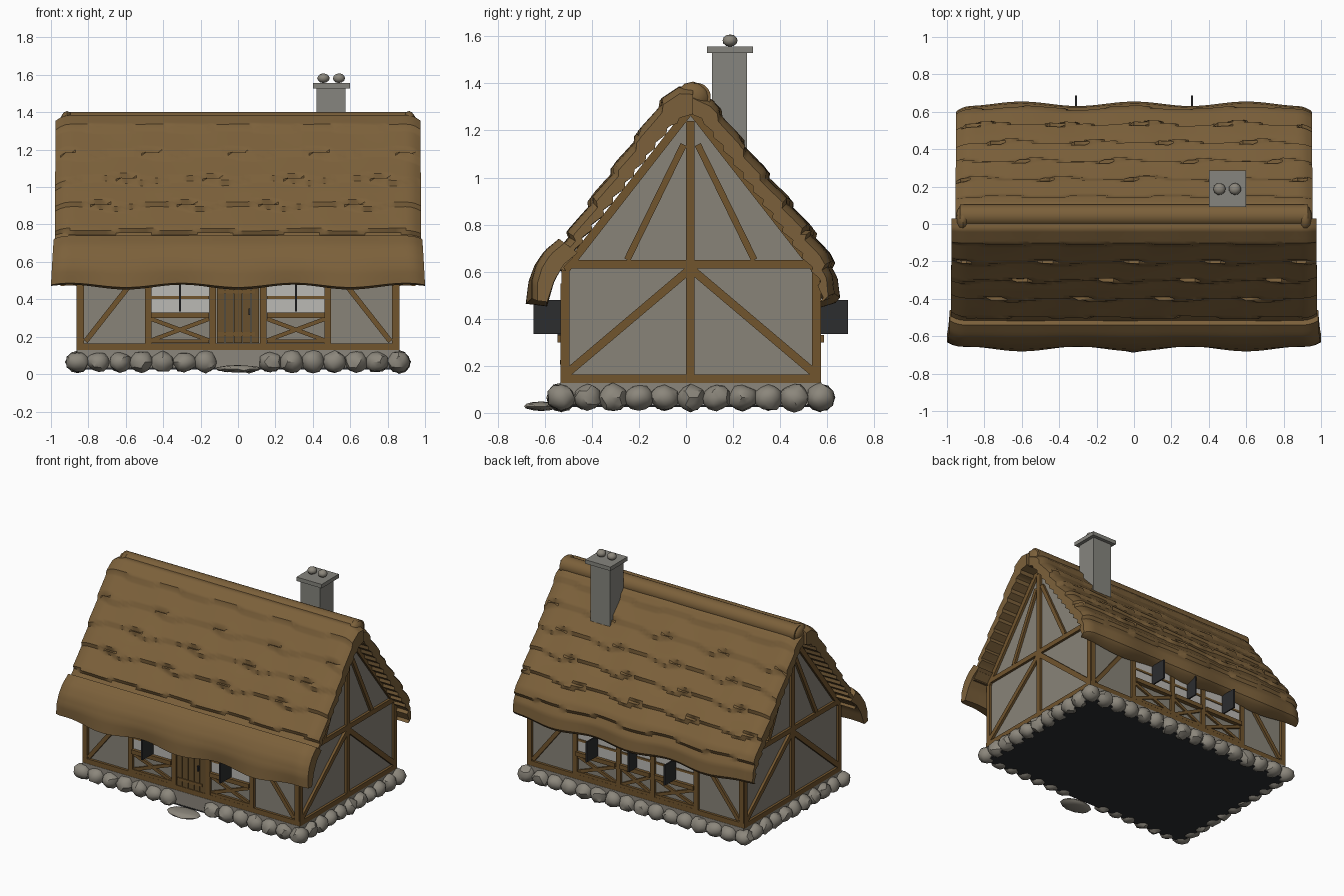
import bpy, bmesh, math, random
from mathutils import Vector, Matrix

random.seed(4)
if "Cube" in bpy.data.objects:
    bpy.data.objects.remove(bpy.data.objects["Cube"])


def material(name, r, g, b):
    m = bpy.data.materials.new(name)
    m.use_nodes = True
    m.diffuse_color = (r, g, b, 1)
    m.node_tree.nodes["Principled BSDF"].inputs["Base Color"].default_value = (r, g, b, 1)
    return m


THATCH = material("thatch brown", 0.2, 0.118, 0.043)
TIMBER = material("timber brown", 0.165, 0.09, 0.027)
DOOR = material("door brown", 0.14, 0.08, 0.027)
PLASTER = material("plaster grey", 0.25, 0.23, 0.19)
STONE = material("stone grey", 0.26, 0.24, 0.2)
CHIMNEY = material("chimney grey", 0.24, 0.235, 0.21)
DARK = material("dark iron", 0.025, 0.026, 0.028)
PANE = material("pale pane", 0.5, 0.49, 0.46)


def finish(name, bm, mat, angle=None):
    bmesh.ops.recalc_face_normals(bm, faces=bm.faces)
    mesh = bpy.data.meshes.new(name)
    bm.to_mesh(mesh)
    bm.free()
    mesh.materials.append(mat)
    ob = bpy.data.objects.new(name, mesh)
    bpy.context.collection.objects.link(ob)
    if angle:
        bpy.ops.object.select_all(action='DESELECT')
        ob.select_set(True)
        bpy.context.view_layer.objects.active = ob
        bpy.ops.object.shade_smooth_by_angle(angle=math.radians(angle))
    return ob


def box(name, lo, hi, mat):
    lo, hi = Vector(lo), Vector(hi)
    bm = bmesh.new()
    m = Matrix.Translation((lo + hi) / 2) @ Matrix.Diagonal((hi - lo).to_4d())
    bmesh.ops.create_cube(bm, size=1, matrix=m)
    return finish(name, bm, mat)


def beam(name, a, b, width=0.035, depth=0.03, axis='Y', mat=TIMBER):
    """Square timber from a to b, lying flat in a wall facing the axis."""
    a, b = Vector(a), Vector(b)
    n = Vector((1, 0, 0)) if axis == 'X' else Vector((0, 1, 0))
    d = (b - a).normalized()
    rot = Matrix((d, n.cross(d), n)).transposed().to_4x4()
    size = Matrix.Diagonal(((b - a).length, width, depth, 1))
    bm = bmesh.new()
    bmesh.ops.create_cube(bm, size=1, matrix=Matrix.Translation((a + b) / 2) @ rot @ size)
    return finish(name, bm, mat)


def stone(name, at, size, rough=0.1, mat=STONE):
    bm = bmesh.new()
    bmesh.ops.create_icosphere(bm, subdivisions=2, radius=1)
    spin = Matrix.Rotation(random.uniform(0, 6), 3, 'Z')
    for v in bm.verts:
        p = spin @ v.co * (1 + random.uniform(-rough, rough))
        v.co = Vector(at) + Vector([p[i] * size[i] for i in range(3)])
    return finish(name, bm, mat, 35)


def along(path, t):
    """Point at fraction t of a polyline of (y, z) points."""
    pts = [Vector(p) for p in path]
    lens = [(q - p).length for p, q in zip(pts, pts[1:])]
    s = t * sum(lens)
    for p, q, l in zip(pts, pts[1:], lens):
        if s <= l + 1e-6:
            return p.lerp(q, s / l)
        s -= l
    return pts[-1]


def thatch(name, outer, inner, half_top, half_low, courses, rows, wave):
    """Thick wavy sheet with overlapping courses, swept along x."""
    cols = 72
    bm = bmesh.new()
    tops, lows = [], []
    for j in range(cols + 1):
        u = 2 * j / cols - 1
        top, low = [], []
        for i in range(rows + 1):
            t = i / rows
            x = u * (half_top + (half_low - half_top) * t)
            o, n = along(outer, t), along(inner, t)
            out = (o - n).normalized()
            swell = math.cos(x * math.tau / 0.6)
            end = max(0, (abs(u) - 0.92) / 0.08) ** 2
            if courses:
                ripple = 0.12 * math.sin(x * 14 + int(t * courses) * 1.9) * min(1, t * 4, (1 - t) * 4)
                o = o + out * (((t * courses + ripple) % 1) * 0.022 - 0.012)
                n = n + out * (((t * courses * 2) % 1) * 0.02)
            o = o + out * (wave * swell * t * t - 0.03 * end)
            drop = Vector((0, -wave * swell * t ** 3))
            o, n = o + drop, n + drop
            top.append(bm.verts.new((x, o.x, o.y)))
            low.append(bm.verts.new((x, n.x, n.y)))
        tops.append(top)
        lows.append(low)
    for j in range(cols):
        for i in range(rows):
            for g in (tops, lows):
                bm.faces.new((g[j][i], g[j][i + 1], g[j + 1][i + 1], g[j + 1][i]))
        for i in (0, rows):
            bm.faces.new((tops[j][i], tops[j + 1][i], lows[j + 1][i], lows[j][i]))
    for j in (0, cols):
        for i in range(rows):
            bm.faces.new((tops[j][i], tops[j][i + 1], lows[j][i + 1], lows[j][i]))
    return finish(name, bm, THATCH, 40)


# Walls: gabled prism on a foundation block
bm = bmesh.new()
gable = [(-0.515, 0.12), (0.555, 0.12), (0.555, 0.6), (0.02, 1.29), (-0.515, 0.6)]
face = bm.faces.new([bm.verts.new((-0.845, y, z)) for y, z in gable])
ext = bmesh.ops.extrude_face_region(bm, geom=[face])
bmesh.ops.translate(bm, vec=(1.69, 0, 0), verts=[v for v in ext["geom"] if isinstance(v, bmesh.types.BMVert)])
finish("plaster_walls", bm, PLASTER)
box("foundation", (-0.86, -0.535, 0.035), (0.86, 0.575, 0.13), STONE)
box("foundation_underside", (-0.86, -0.535, 0.025), (0.86, 0.575, 0.034), DARK)

# Stone footing ring, with a gap at the door
for k in range(16):
    x = -0.86 + k * 1.72 / 15
    for y in (-0.53, 0.57):
        if y > 0 or abs(x) > 0.12:
            stone("footing_stone", (x, y, 0.065), (0.063, 0.06, random.uniform(0.052, 0.06)))
for k in range(1, 10):
    for x in (-0.86, 0.86):
        stone("footing_stone", (x, -0.53 + k * 0.11, 0.065), (0.06, 0.061, random.uniform(0.052, 0.06)))
stone("door_step", (0, -0.615, 0.028), (0.125, 0.075, 0.02), 0.03)

# Gable timbers
for x in (-0.848, 0.848):
    gb = lambda name, a, b, w=0.035: beam(name, (x, *a), (x, *b), w, 0.03, 'X')
    gb("gable_sill", (-0.53, 0.145), (0.57, 0.145))
    gb("gable_tie_beam", (-0.51, 0.632), (0.55, 0.632))
    gb("gable_king_post", (0.018, 0.145), (0.018, 1.24))
    for s in (-1, 1):
        m = lambda d, z: (0.02 + s * d, z)
        gb("gable_corner_post", m(0.532, 0.13), m(0.532, 0.62))
        gb("gable_lower_brace", m(0.53, 0.165), m(0.01, 0.605))
        gb("gable_upper_brace", m(0.03, 1.14), m(0.27, 0.65), 0.028)
        gb("gable_rafter", m(0.0, 1.29), m(0.53, 0.61))

# Long wall timbers, windows and shutters, front and back
for side, y, out in (("front", -0.518, -1), ("back", 0.558, 1)):
    wb = lambda name, a, b, w=0.035, d=0.03: beam(side + name, (a[0], y, a[1]), (b[0], y, b[1]), w, d)
    wb("_sill", (-0.86, 0.147), (0.86, 0.147))
    wb("_top_plate", (-0.85, 0.52), (0.85, 0.52))
    for s in (-1, 1):
        for px in (0.84, 0.48, 0.135):
            wb("_post", (s * px, 0.13), (s * px, 0.55))
        wb("_corner_brace", (s * 0.815, 0.175), (s * 0.56, 0.5), 0.028)
    bays = [(-0.31, 0.155, 0.115), (0.31, 0.155, 0.115)]
    if out > 0:
        bays.append((0, 0.118, 0.08))
    for cx, hw, leaf in bays:
        box(side + "_window_pane", (cx - hw, y - 0.005, 0.33), (cx + hw, y + 0.005, 0.51), PANE)
        wb("_window_rail", (cx - hw, 0.315), (cx + hw, 0.315), 0.03, 0.055)
        wb("_window_bar", (cx - hw, 0.41), (cx + hw, 0.41), 0.016, 0.02)
        wb("_lower_rail", (cx - hw, 0.175), (cx + hw, 0.175), 0.02)
        for s in (-1, 1):
            wb("_cross_brace", (cx - s * hw, 0.18), (cx + s * hw, 0.295), 0.022, 0.022)
        ys = sorted((y, y + out * (leaf + 0.015)))
        box(side + "_shutter", (cx - 0.005, ys[0], 0.335), (cx + 0.005, ys[1], 0.48), DARK)

# Planked door with straps and handle
for k in range(5):
    px = -0.092 + k * 0.046
    box("door_plank", (px - 0.021, -0.53, 0.165), (px + 0.021, -0.51, 0.51), DOOR)
for z in (0.215, 0.44):
    box("door_strap", (-0.11, -0.536, z - 0.01), (0.09, -0.515, z + 0.01), TIMBER)
box("door_handle", (0.055, -0.545, 0.315), (0.067, -0.525, 0.35), DARK)

# Thatched roof slopes and front eave skirt
thatch("front_thatch",
       [(0.03, 1.395), (-0.03, 1.39), (-0.1, 1.33), (-0.35, 0.98), (-0.5, 0.76), (-0.59, 0.62)],
       [(0.03, 1.27), (-0.064, 1.21), (-0.455, 0.7), (-0.51, 0.6)], 0.975, 0.98, 6, 66, 0.004)
thatch("back_thatch",
       [(0.03, 1.38), (0.11, 1.33), (0.31, 1.06), (0.48, 0.845), (0.6, 0.68), (0.637, 0.58), (0.635, 0.48)],
       [(0.02, 1.27), (0.077, 1.226), (0.5, 0.64), (0.555, 0.56), (0.57, 0.46)], 0.955, 0.95, 7, 70, 0.013)
thatch("front_eave_skirt",
       [(-0.54, 0.74), (-0.6, 0.69), (-0.64, 0.63), (-0.663, 0.56), (-0.668, 0.475)],
       [(-0.46, 0.68), (-0.52, 0.63), (-0.56, 0.56), (-0.59, 0.465)], 0.985, 1.0, 0, 14, 0.013)

# Ridge roll with knotted ends
bm = bmesh.new()
roll = Matrix.Translation((0, 0.045, 1.342)) @ Matrix.Rotation(math.pi / 2, 4, 'Y')
bmesh.ops.create_cone(bm, cap_ends=True, segments=24, radius1=0.06, radius2=0.06, depth=1.86, matrix=roll)
finish("ridge_roll", bm, THATCH, 40)
for x in (-0.915, 0.915):
    stone("ridge_end_knot", (x, 0.03, 1.343), (0.038, 0.072, 0.064), 0.02, THATCH)

# Chimney with cap and two rounded pots
box("chimney_stack", (0.42, 0.11, 0.9), (0.575, 0.26, 1.53), CHIMNEY)
box("chimney_cap", (0.4, 0.09, 1.528), (0.6, 0.285, 1.556), CHIMNEY)
for x in (0.457, 0.54):
    stone("chimney_pot", (x, 0.187, 1.582), (0.033, 0.032, 0.026), 0.02, STONE)
